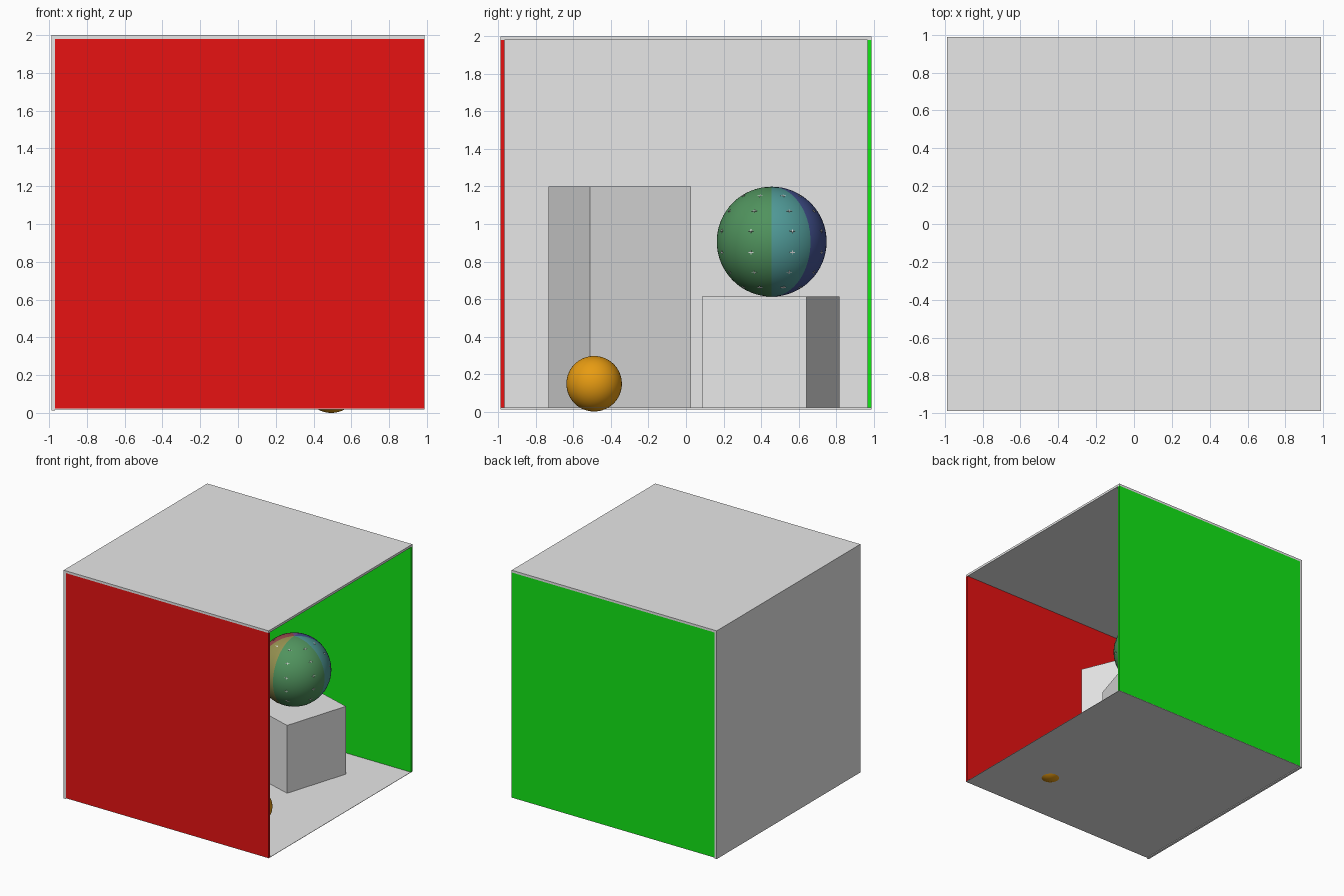
import bpy, bmesh, math
from mathutils import Matrix, Vector

cube = bpy.data.objects.get("Cube")
if cube:
    bpy.data.objects.remove(cube, do_unlink=True)


def material(name, rgb):
    m = bpy.data.materials.new(name)
    m.use_nodes = True
    color = (*rgb, 1)
    m.diffuse_color = color
    m.node_tree.nodes["Principled BSDF"].inputs["Base Color"].default_value = color
    return m


GREY = material("light grey", (0.8, 0.8, 0.8))
RED = material("red", (0.8, 0.006, 0.006))
GREEN = material("bright green", (0.006, 0.8, 0.008))
ORANGE = material("orange", (0.8, 0.33, 0.006))
SECTORS = [
    material("muted red", (0.3, 0.07, 0.07)),
    material("olive", (0.3, 0.28, 0.08)),
    material("leaf green", (0.08, 0.29, 0.11)),
    material("teal", (0.08, 0.32, 0.31)),
    material("deep blue", (0.06, 0.09, 0.3)),
    material("purple", (0.2, 0.08, 0.3)),
]


def finish(name, bm, mats):
    mesh = bpy.data.meshes.new(name)
    bm.to_mesh(mesh)
    bm.free()
    for m in mats:
        mesh.materials.append(m)
    ob = bpy.data.objects.new(name, mesh)
    bpy.context.collection.objects.link(ob)
    return ob


def box(name, low, high, mat, turn=0):
    """Box between two corners, turned about its own vertical axis."""
    low, high = Vector(low), Vector(high)
    bm = bmesh.new()
    bmesh.ops.create_cube(bm, size=1, matrix=Matrix.Diagonal((*(high - low), 1)))
    ob = finish(name, bm, [mat])
    ob.location = (low + high) / 2
    ob.rotation_euler.z = math.radians(turn)
    return ob


def block(name, x, y, width, top, turn):
    h = width / 2
    return box(name, (x - h, y - h, FLOOR), (x + h, y + h, top), GREY, turn)


def ball(name, center, radius, mats, rule=None):
    bm = bmesh.new()
    bmesh.ops.create_uvsphere(bm, u_segments=64, v_segments=32, radius=radius)
    for f in bm.faces:
        f.smooth = True
        if rule:
            f.material_index = rule(f.calc_center_median())
    ob = finish(name, bm, mats)
    ob.location = center
    return ob


# Room shell, open towards +x
W, T, FLOOR, TOP = 0.988, 0.02, 0.022, 1.98
box("ceiling", (-W, -W, TOP), (W, W, TOP + T), GREY)
box("back_wall", (-W, -W, 0.012), (T - W, W, TOP), GREY)
box("red_wall", (T - W, -W, FLOOR), (W, T - W, TOP), RED)
box("green_wall", (T - W, W - T, FLOOR), (W, W, TOP), GREEN)
box("floor", (-W, -W, FLOOR - 0.003), (W, W, FLOOR), GREY)

# Two turned blocks standing on the floor
block("tall_block", -0.24, -0.354, 0.581, 1.2, 22.5)
block("short_block", 0.222, 0.452, 0.586, 0.613, -17.4)

# Small ball, sunk slightly through the floor
ball("small_ball", (0.494, -0.49, 0.148), 0.148, [ORANGE])

# Large ball with eight coloured sectors around its axis
ORDER = [0, 1, 2, 2, 3, 4, 5, 0]


def sector(p):
    return ORDER[int((math.atan2(p.y, p.x) + math.pi) / (math.pi / 4)) % 8]


CENTER, RADIUS = Vector((0.222, 0.457, 0.906)), 0.293
ball("large_ball", CENTER, RADIUS, SECTORS, sector)

# Tiny pale crosses in the middle of the large ball's sectors
bm = bmesh.new()
for column in range(8):
    for row in range(-3, 3):
        around = (column + 0.5) * math.pi / 4
        up = (row + 0.5) * math.pi / 8
        place = (Matrix.Translation(CENTER) @ Matrix.Rotation(around, 4, "Z")
                 @ Matrix.Rotation(-up, 4, "Y") @ Matrix.Translation((RADIUS, 0, 0)))
        for size in ((0.004, 0.03, 0.004), (0.004, 0.004, 0.02)):
            bmesh.ops.create_cube(bm, size=1, matrix=place @ Matrix.Diagonal((*size, 1)))
finish("ball_crosses", bm, [GREY])
